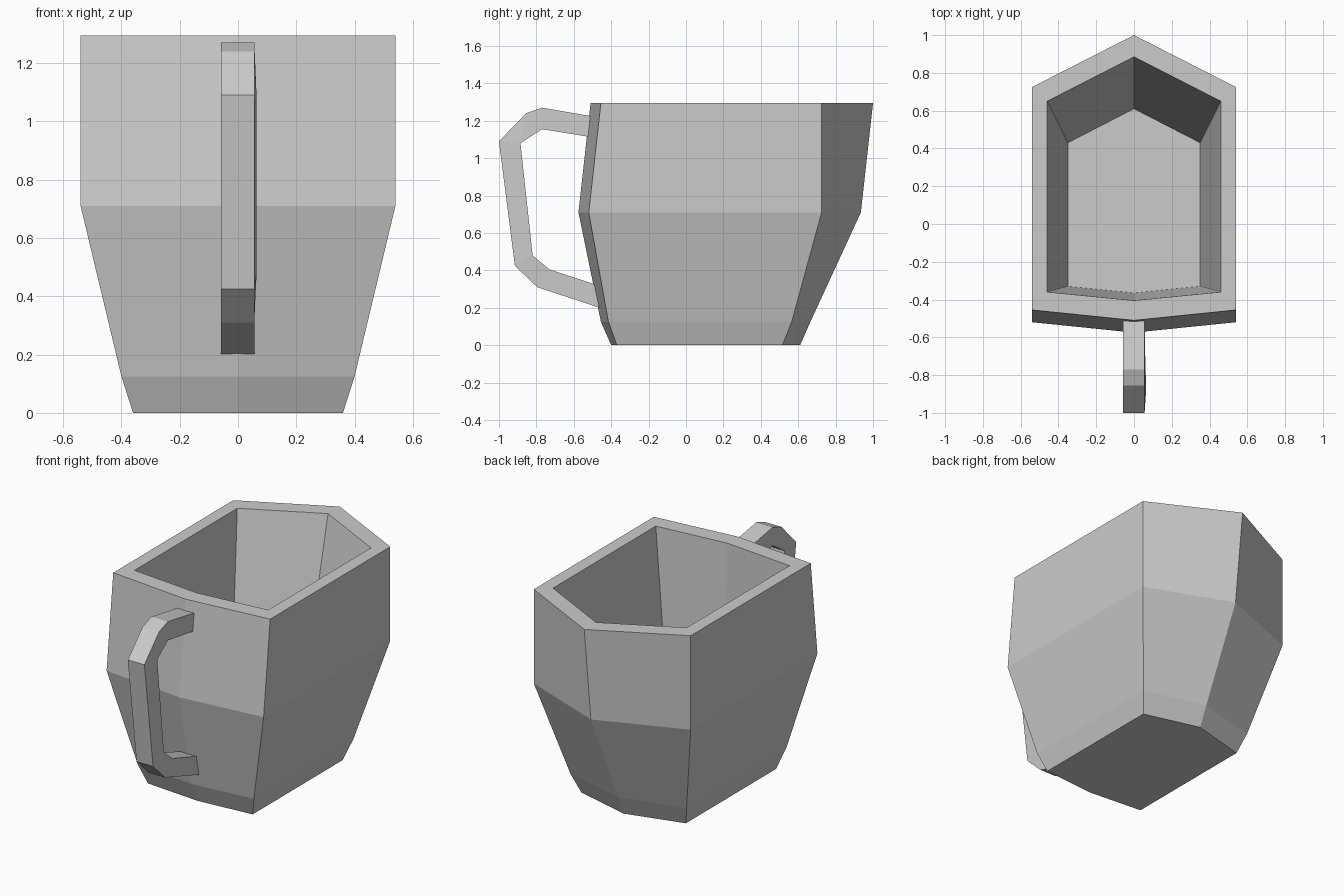
import bpy, bmesh

if "Cube" in bpy.data.objects:
    bpy.data.objects.remove(bpy.data.objects["Cube"])


def make_object(name, bm):
    bmesh.ops.remove_doubles(bm, verts=bm.verts, dist=0.0005)
    bmesh.ops.recalc_face_normals(bm, faces=bm.faces)
    mesh = bpy.data.meshes.new(name)
    bm.to_mesh(mesh)
    bm.free()
    obj = bpy.data.objects.new(name, mesh)
    bpy.context.collection.objects.link(obj)
    return obj


def bridge(bm, a, b):
    n = len(a)
    for i in range(n):
        j = (i + 1) % n
        bm.faces.new((a[i], a[j], b[j], b[i]))


# Cup body: six-sided rings (z, half width, front middle, front corner, back corner, back apex)
rings = [
    (0.0, 0.36, -0.40, -0.37, 0.515, 0.61),
    (0.125, 0.40, -0.455, -0.415, 0.565, 0.665),
    (0.71, 0.54, -0.575, -0.52, 0.725, 0.935),
    (1.295, 0.54, -0.51, -0.455, 0.725, 1.0),
    # inner rim and inner floor
    (1.295, 0.46, -0.405, -0.36, 0.65, 0.885),
    (0.138, 0.35, -0.365, -0.33, 0.43, 0.61),
]
bm = bmesh.new()
loops = []
for z, w, fm, fc, bc, ba in rings:
    outline = [(0, fm), (w, fc), (w, bc), (0, ba), (-w, bc), (-w, fc)]
    loops.append([bm.verts.new((x, y, z)) for x, y in outline])
for lower, upper in zip(loops, loops[1:]):
    bridge(bm, lower, upper)
bm.faces.new(loops[0])
bm.faces.new(loops[-1])
make_object("cup_body", bm)

# Handle: outer and inner side profiles (y, z), inner also with its right-hand x
outer = [(-0.48, 1.22), (-0.77, 1.27), (-0.855, 1.24), (-1.0, 1.09),
         (-0.915, 0.425), (-0.795, 0.31), (-0.445, 0.195)]
inner = [(-0.48, 1.108, 0.056), (-0.77, 1.155, 0.058), (-0.885, 1.08, 0.064),
         (-0.885, 1.08, 0.064), (-0.82, 0.48, 0.064), (-0.73, 0.405, 0.06),
         (-0.455, 0.315, 0.056)]
bm = bmesh.new()
sections = []
for (oy, oz), (iy, iz, ix) in zip(outer, inner):
    corners = [(-0.058, oy, oz), (0.056, oy, oz), (ix, iy, iz), (-0.058, iy, iz)]
    sections.append([bm.verts.new(c) for c in corners])
for a, b in zip(sections, sections[1:]):
    bridge(bm, a, b)
bm.faces.new(sections[0])
bm.faces.new(sections[-1])
make_object("handle", bm)
